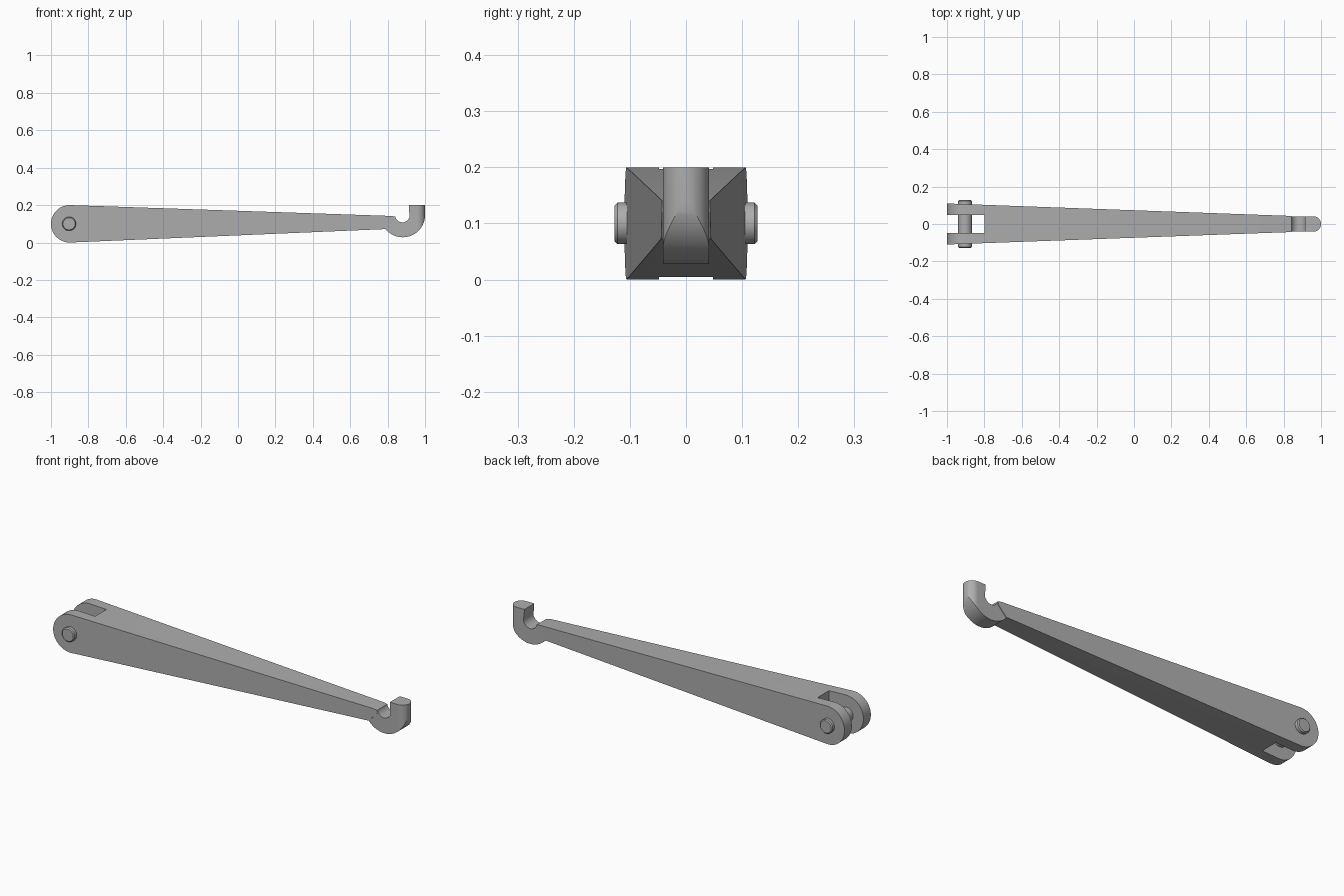
import bpy
import bmesh
from math import sin, cos, radians, pi
from mathutils import Vector

if "Cube" in bpy.data.objects:
    bpy.data.objects.remove(bpy.data.objects["Cube"])

steel = bpy.data.materials.new("grey steel")
steel.use_nodes = True
GREY = (0.42, 0.42, 0.42, 1)
steel.diffuse_color = GREY
steel.node_tree.nodes["Principled BSDF"].inputs["Base Color"].default_value = GREY


def arc(cx, cz, r, start, end, steps):
    """Points along an arc, angles in degrees."""
    angles = [radians(start + (end - start) * i / steps) for i in range(steps + 1)]
    return [(cx + r * cos(a), cz + r * sin(a)) for a in angles]


def prism(name, profile, to_low, to_high):
    """Solid between two copies of a profile placed by the given functions."""
    bm = bmesh.new()
    low = [bm.verts.new(to_low(*p)) for p in profile]
    high = [bm.verts.new(to_high(*p)) for p in profile]
    bm.faces.new(low)
    bm.faces.new(high)
    for i in range(len(profile)):
        j = (i + 1) % len(profile)
        bm.faces.new((low[i], low[j], high[j], high[i]))
    bmesh.ops.recalc_face_normals(bm, faces=bm.faces)
    mesh = bpy.data.meshes.new(name)
    bm.to_mesh(mesh)
    bm.free()
    mesh.materials.append(steel)
    obj = bpy.data.objects.new(name, mesh)
    bpy.context.collection.objects.link(obj)
    return obj


def boolean(obj, cutter, operation):
    mod = obj.modifiers.new(operation.lower(), "BOOLEAN")
    mod.operation = operation
    mod.solver = "EXACT"
    mod.object = cutter
    activate(obj)
    bpy.ops.object.modifier_apply(modifier=mod.name)
    bpy.data.objects.remove(cutter)


def activate(obj):
    bpy.ops.object.select_all(action="DESELECT")
    obj.select_set(True)
    bpy.context.view_layer.objects.active = obj


def smooth(obj):
    activate(obj)
    bpy.ops.object.shade_smooth_by_angle(angle=radians(25))


def half_width(x):
    return 0.0735 - 0.0362 * x


# Tapered arm with a round eye end
arm_profile = arc(-0.9, 0.1, 0.1, 88, 272, 40)
arm_profile += [(0.794, 0.072), (0.838, 0.12), (0.841, 0.138), (0.82, 0.142)]
arm = prism("arm", arm_profile,
            lambda x, z: Vector((x, -half_width(x), z)),
            lambda x, z: Vector((x, half_width(x), z)))

# Fork slot through the eye end
slot = prism("slot_cutter", [(-1.1, -0.048), (-0.8, -0.048), (-0.8, 0.048), (-1.1, 0.048)],
             lambda x, y: Vector((x, y, -0.1)),
             lambda x, y: Vector((x, y, 0.3)))
boolean(arm, slot, "DIFFERENCE")
smooth(arm)

# Upturned hook: outer curve, flat tip, then the round seat
HOOK_X, HOOK_Z = 0.881, 0.147
hook_profile = arc(HOOK_X, HOOK_Z, 0.119, 219, 360, 36)
hook_profile += [(1.0, 0.2), (0.913, 0.2)]
hook_profile += arc(HOOK_X - 0.002, HOOK_Z, 0.039, 25, -168, 32)
hook_profile += [(0.815, 0.138)]
hook = prism("hook", hook_profile,
             lambda x, z: Vector((x, -0.0425, z)),
             lambda x, z: Vector((x, 0.0425, z)))

# Round off the outer side of the hook in plan
plan = [(0.7, 0.041), (0.7, -0.041)] + arc(0.959, 0, 0.041, -90, 90, 28)
rounding = prism("rounding_cutter", plan,
                 lambda x, y: Vector((x, y, -0.1)),
                 lambda x, y: Vector((x, y, 0.3)))
boolean(hook, rounding, "INTERSECT")
smooth(hook)

# Pivot pin with chamfered ends
bpy.ops.mesh.primitive_cylinder_add(vertices=48, radius=0.037, depth=0.254,
                                    location=(-0.903, 0, 0.1), rotation=(pi / 2, 0, 0))
pin = bpy.context.object
pin.name = "pivot_pin"
pin.data.materials.append(steel)
chamfer = pin.modifiers.new("chamfer", "BEVEL")
chamfer.width = 0.005
chamfer.segments = 1
bpy.ops.object.modifier_apply(modifier=chamfer.name)
smooth(pin)
